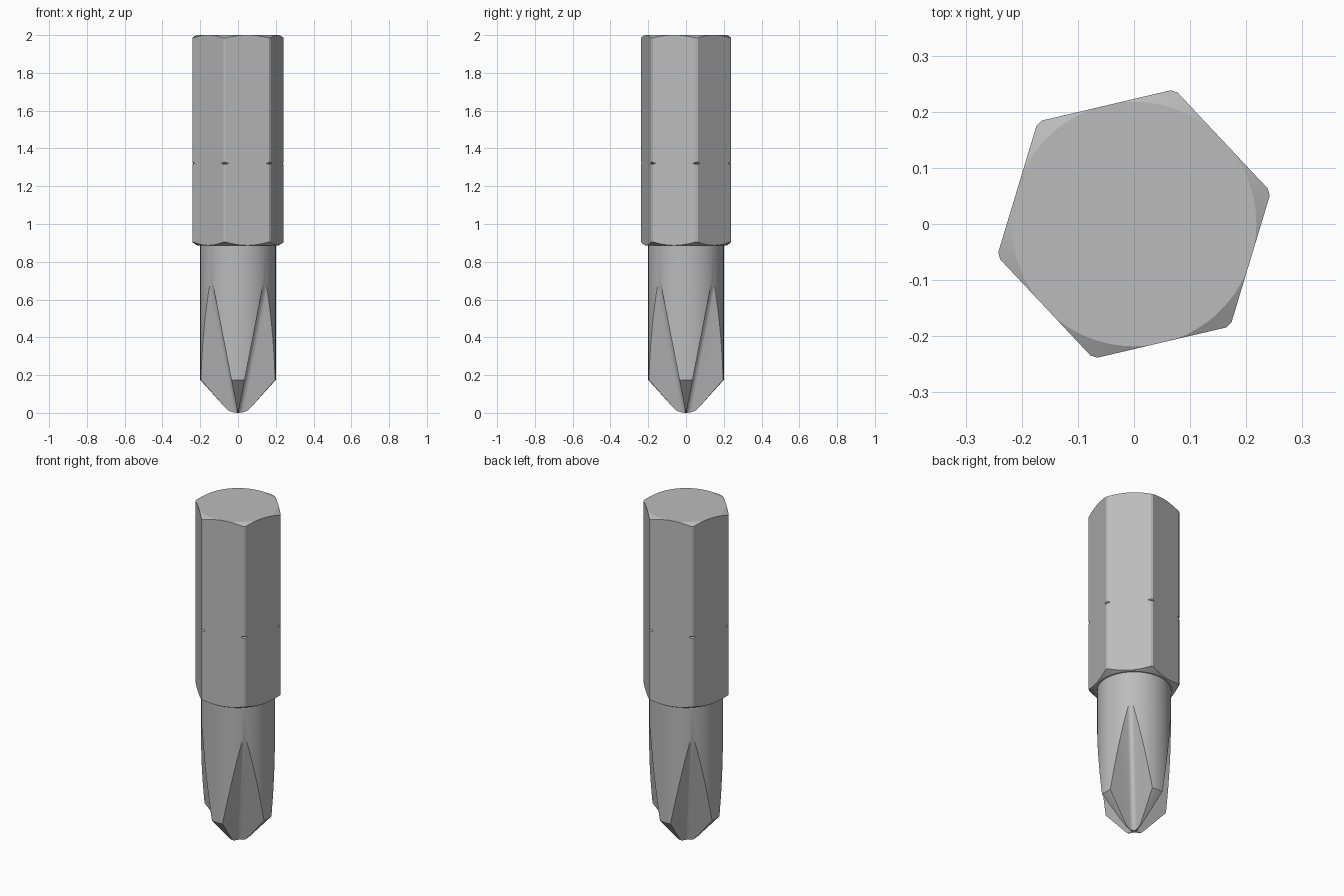
import bpy, bmesh, math
from math import radians, cos, sin, pi

if "Cube" in bpy.data.objects:
    bpy.data.objects.remove(bpy.data.objects["Cube"])

steel = bpy.data.materials.new("steel grey")
steel.use_nodes = True
steel.diffuse_color = (0.5, 0.5, 0.5, 1)
steel.node_tree.nodes["Principled BSDF"].inputs["Base Color"].default_value = (0.5, 0.5, 0.5, 1)


def make_object(name, bm):
    bmesh.ops.recalc_face_normals(bm, faces=bm.faces)
    mesh = bpy.data.meshes.new(name)
    bm.to_mesh(mesh)
    bm.free()
    mesh.materials.append(steel)
    obj = bpy.data.objects.new(name, mesh)
    bpy.context.collection.objects.link(obj)
    return obj


def loft(name, rings):
    """Skin a closed solid through equal-length rings of points."""
    bm = bmesh.new()
    loops = [[bm.verts.new(p) for p in ring] for ring in rings]
    for a, b in zip(loops, loops[1:]):
        for i in range(len(a)):
            j = (i + 1) % len(a)
            bm.faces.new((a[i], a[j], b[j], b[i]))
    bm.faces.new(loops[0])
    bm.faces.new(loops[-1])
    return make_object(name, bm)


def circle(r, z, sides=96, turn=0.0):
    return [(r * cos(turn + 2 * pi * i / sides), r * sin(turn + 2 * pi * i / sides), z)
            for i in range(sides)]


def lathe(name, profile):
    return loft(name, [circle(r, z) for r, z in profile])


def combine(obj, tool, operation):
    mod = obj.modifiers.new(operation.lower(), 'BOOLEAN')
    mod.operation, mod.solver, mod.object = operation, 'EXACT', tool
    bpy.context.view_layer.objects.active = obj
    bpy.ops.object.modifier_apply(modifier=mod.name)
    bpy.data.objects.remove(tool)


def finish(obj, angle):
    bpy.ops.object.select_all(action='DESELECT')
    obj.select_set(True)
    bpy.context.view_layer.objects.active = obj
    bpy.ops.object.shade_smooth_by_angle(angle=radians(angle))


# Hexagonal shank, its corners trimmed by a turned envelope with a fine ring groove
shank = loft("hex_shank", [circle(0.2506, z, 6, radians(13.2)) for z in (0.885, 2.0)])
envelope = lathe("turned_envelope", [
    (0.205, 0.88), (0.218, 0.888), (0.247, 0.905), (0.247, 1.315), (0.24, 1.321),
    (0.247, 1.327), (0.247, 1.985), (0.218, 2.0), (0.21, 2.01)])
combine(shank, envelope, 'INTERSECT')
finish(shank, 15)

# Round neck running down to the pointed tip
tip = lathe("cross_tip", [
    (0.004, 0.0), (0.03, 0.004), (0.052, 0.013), (0.07, 0.03), (0.2, 0.175), (0.2, 0.9)])


# Four tapering flutes with filleted valleys leave the cross-shaped fins
def flute_ring(z, turn):
    d, r, far = 0.194 * z + 0.001, 0.024, 0.5
    pts = [(d + far, d)]
    for i in range(7):
        a = pi * 1.5 - i * pi / 12
        pts.append((d + r + r * cos(a), d + r + r * sin(a)))
    pts += [(d, d + far), (d + far, d + far)]
    c, s = cos(turn), sin(turn)
    return [(x * c - y * s, x * s + y * c, z) for x, y in pts]


for k in range(4):
    cutter = loft("flute_cutter", [flute_ring(z, k * pi / 2) for z in (-0.005, 0.8)])
    cutter.hide_render = True
    combine(tip, cutter, 'DIFFERENCE')
finish(tip, 18)
